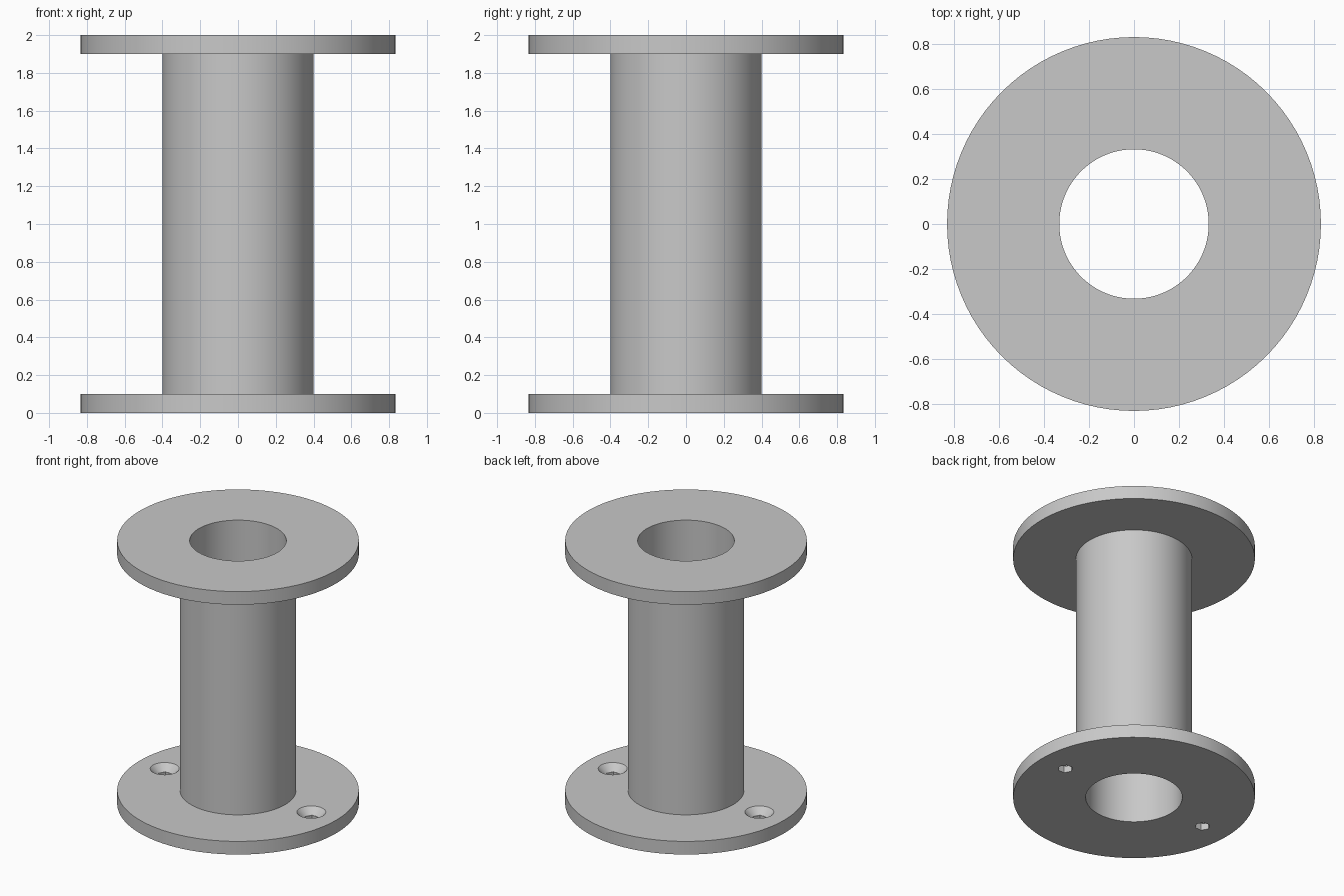
import bpy
import bmesh
import math

HEIGHT, PLATE = 2.0, 0.1
R_BORE, R_TUBE, R_FLANGE = 0.333, 0.4, 0.833
HOLE_X = 0.617

cube = bpy.data.objects.get("Cube")
if cube:
    bpy.data.objects.remove(cube, do_unlink=True)

grey = bpy.data.materials.new("plain_grey")
grey.use_nodes = True
grey.diffuse_color = (0.58, 0.58, 0.58, 1)
grey.node_tree.nodes["Principled BSDF"].inputs["Base Color"].default_value = grey.diffuse_color


def lathe(name, profile, steps=96):
    """Turn a closed (radius, z) profile around the z axis."""
    bm = bmesh.new()
    verts = [bm.verts.new((r, 0, z)) for r, z in profile]
    edges = [bm.edges.new((v, verts[i - 1])) for i, v in enumerate(verts)]
    bmesh.ops.spin(bm, geom=verts + edges, cent=(0, 0, 0), axis=(0, 0, 1),
                   angle=math.tau, steps=steps)
    bmesh.ops.remove_doubles(bm, verts=bm.verts, dist=1e-4)
    bmesh.ops.recalc_face_normals(bm, faces=bm.faces)
    mesh = bpy.data.meshes.new(name)
    bm.to_mesh(mesh)
    bm.free()
    mesh.materials.append(grey)
    obj = bpy.data.objects.new(name, mesh)
    bpy.context.collection.objects.link(obj)
    return obj


def cut(target, sides, r_low, r_high, z_low, z_high, x):
    """Subtract a tapered plug from the target."""
    bpy.ops.mesh.primitive_cone_add(
        vertices=sides, radius1=r_low, radius2=r_high, depth=z_high - z_low,
        location=(x, 0, (z_low + z_high) / 2), rotation=(0, 0, math.pi / 2))
    cutter = bpy.context.object
    cutter.name = "hole_cutter"
    cutter.hide_render = True
    cutter.data.materials.append(grey)
    mod = target.modifiers.new("hole", "BOOLEAN")
    mod.operation = "DIFFERENCE"
    mod.solver = "EXACT"
    mod.object = cutter
    bpy.context.view_layer.objects.active = target
    bpy.ops.object.modifier_apply(modifier=mod.name)
    bpy.data.objects.remove(cutter, do_unlink=True)


# Hollow tube with a flange at each end, turned as one piece
top = HEIGHT - PLATE
spool = lathe("flanged_tube", [
    (R_BORE, 0), (R_FLANGE, 0), (R_FLANGE, PLATE), (R_TUBE, PLATE),
    (R_TUBE, top), (R_FLANGE, top), (R_FLANGE, HEIGHT), (R_BORE, HEIGHT)])

# Countersunk screw holes with hexagonal shanks in the lower flange
for x in (-HOLE_X, HOLE_X):
    cut(spool, 6, 0.053, 0.053, -0.05, 0.08, x)
    cut(spool, 48, 0.05, 0.12, 0.05, 0.12, x)

bpy.ops.object.select_all(action="DESELECT")
spool.select_set(True)
bpy.context.view_layer.objects.active = spool
bpy.ops.object.shade_smooth_by_angle(angle=math.radians(30))
